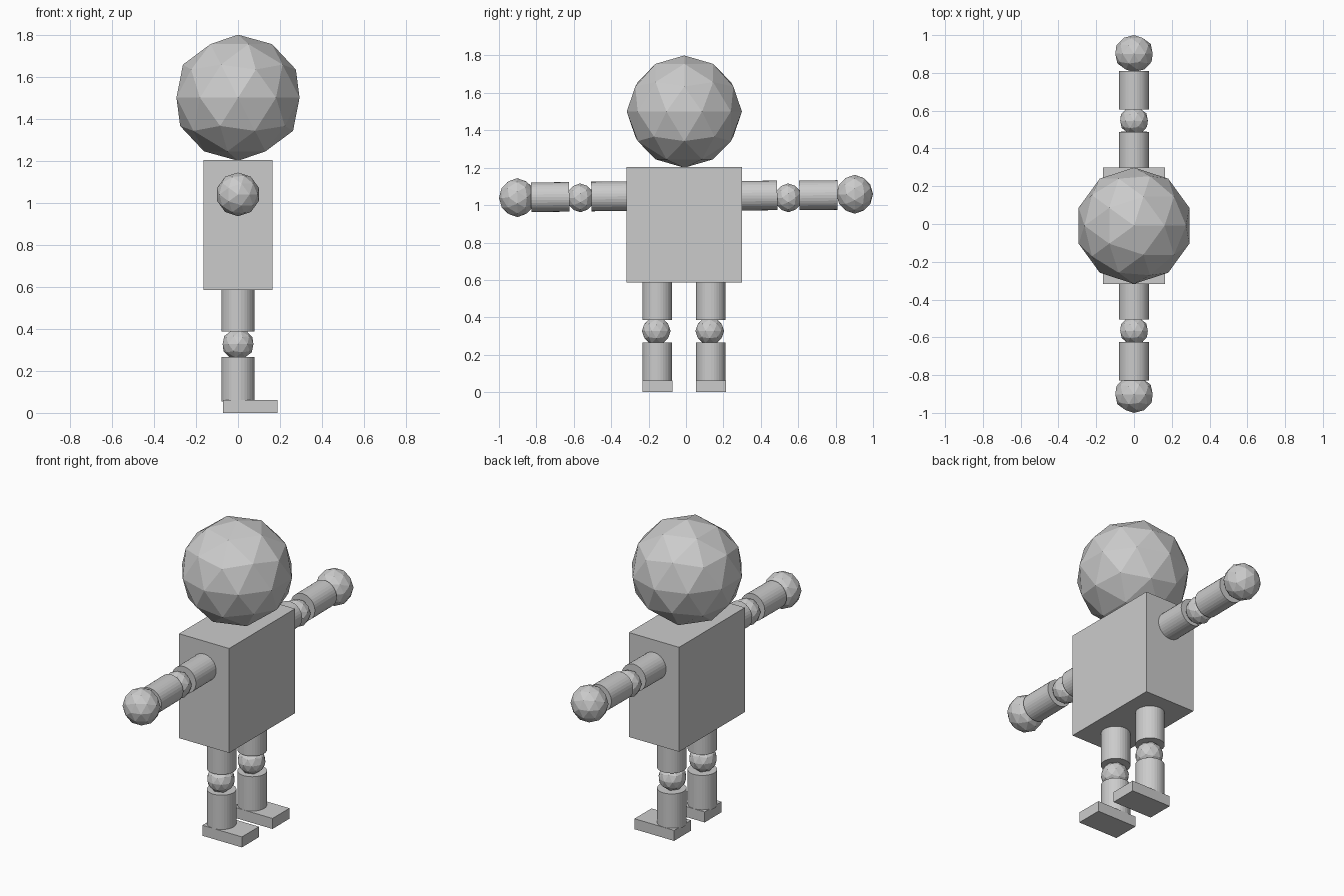
import bpy
import math

if "Cube" in bpy.data.objects:
    bpy.data.objects.remove(bpy.data.objects["Cube"])

grey = bpy.data.materials.new("plain grey")
grey.diffuse_color = (0.6, 0.6, 0.6, 1.0)
grey.use_nodes = True
grey.node_tree.nodes["Principled BSDF"].inputs["Base Color"].default_value = grey.diffuse_color

CY = -0.009               # the body sits slightly off centre in y
QUARTER = math.pi / 2


def finish(name):
    ob = bpy.context.object
    ob.name = name
    ob.data.materials.append(grey)
    return ob


def box(name, lo, hi):
    centre = [(a + b) / 2 for a, b in zip(lo, hi)]
    bpy.ops.mesh.primitive_cube_add(size=1, location=centre)
    finish(name).scale = [b - a for a, b in zip(lo, hi)]


def ball(name, loc, radius, pole, tilt=0.0):
    """Low-poly ball; pole is its half length along its own axis."""
    bpy.ops.mesh.primitive_ico_sphere_add(subdivisions=2, radius=1, location=loc,
                                          rotation=(tilt, 0, 0))
    finish(name).scale = (radius, radius, pole)


def tube(name, loc, radius, depth, tilt=0.0):
    bpy.ops.mesh.primitive_cylinder_add(vertices=32, radius=radius, depth=depth,
                                        location=loc, rotation=(tilt, 0, 0))
    finish(name)


# Head and torso
ball("head", (0, CY, 1.5), 0.308, 0.3)
box("torso", (-0.164, CY - 0.308, 0.585), (0.164, CY + 0.308, 1.203))

for s, side in ((-1, "left"), (1, "right")):
    # Arm, tilted very slightly
    tilt = QUARTER + 0.01
    tube(side + "_upper_arm", (0, CY + s * 0.395, 1.049 + s * 0.002), 0.079, 0.204, tilt)
    ball(side + "_elbow", (0, CY + s * 0.556, 1.039), 0.077, 0.074, tilt)
    tube(side + "_forearm", (0, CY + s * 0.717, 1.048 + s * 0.005), 0.079, 0.204, tilt)
    ball(side + "_hand", (0, s * 0.902, 1.049 + s * 0.009), 0.104, 0.098, tilt)

    # Leg
    y = -0.010 + s * 0.143
    tube(side + "_thigh", (0, y, 0.489), 0.079, 0.204)
    ball(side + "_knee", (0, y - 0.006, 0.327), 0.077, 0.074)
    tube(side + "_shin", (0, y, 0.16), 0.079, 0.21)
    box(side + "_foot", (-0.071, y - 0.079, 0), (0.188, y + 0.08, 0.062))
